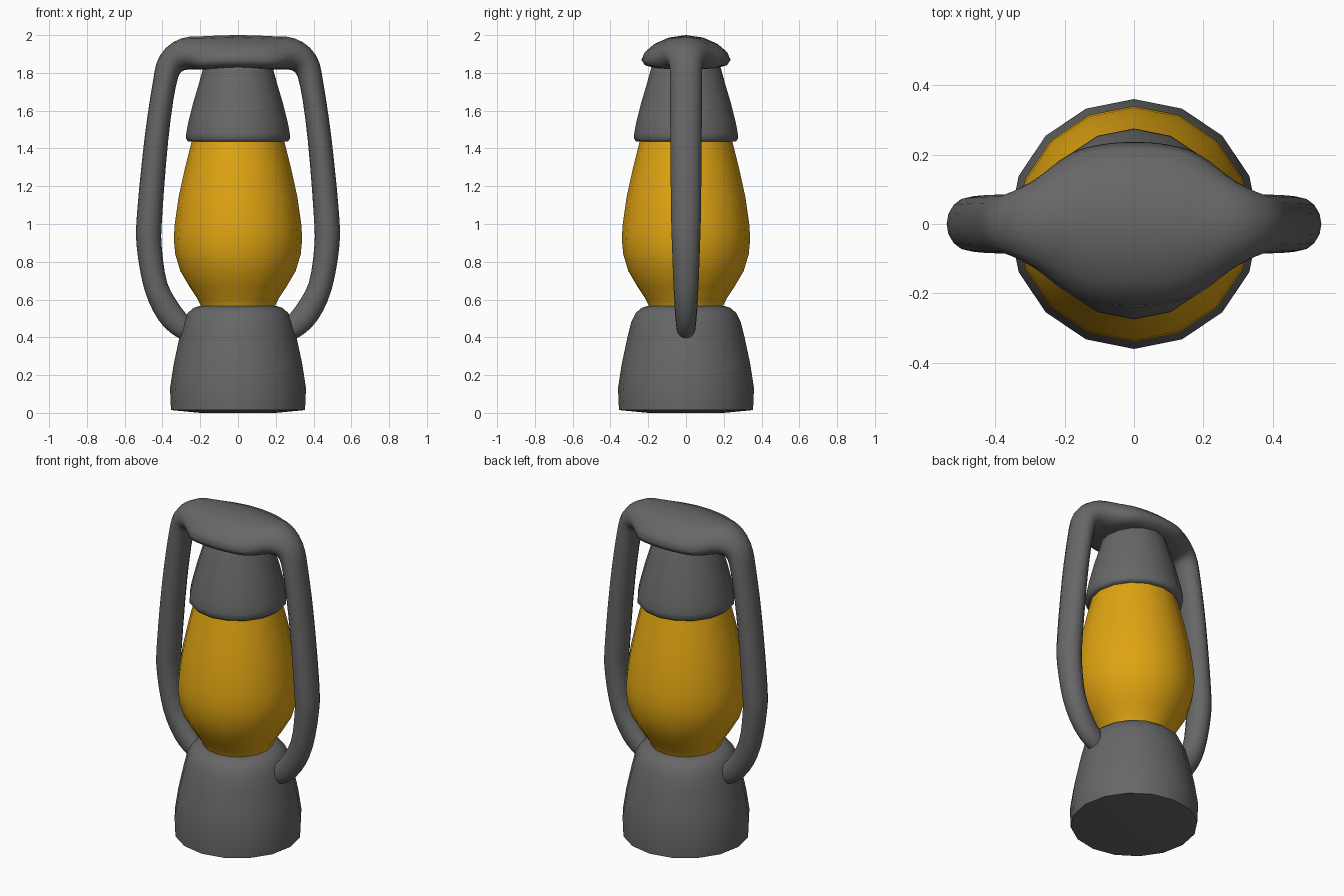
import bpy, bmesh, math
from mathutils import Vector

cube = bpy.data.objects.get("Cube")
if cube:
    bpy.data.objects.remove(cube, do_unlink=True)

SIDES = 16


def make_material(name, rgb):
    mat = bpy.data.materials.new(name)
    mat.use_nodes = True
    mat.diffuse_color = (*rgb, 1)
    bsdf = next(n for n in mat.node_tree.nodes if n.type == "BSDF_PRINCIPLED")
    bsdf.inputs["Base Color"].default_value = (*rgb, 1)
    return mat


def build(name, rings, mat, sharp=60):
    """Skin a list of closed rings, cap both ends and shade smooth."""
    bm = bmesh.new()
    loops = [[bm.verts.new(p) for p in ring] for ring in rings]
    n = len(loops[0])
    for a, b in zip(loops, loops[1:]):
        for i in range(n):
            j = (i + 1) % n
            bm.faces.new((a[i], a[j], b[j], b[i]))
    bm.faces.new(loops[0][::-1])
    bm.faces.new(loops[-1])
    bmesh.ops.recalc_face_normals(bm, faces=bm.faces)
    mesh = bpy.data.meshes.new(name)
    bm.to_mesh(mesh)
    bm.free()
    mesh.materials.append(mat)
    obj = bpy.data.objects.new(name, mesh)
    bpy.context.collection.objects.link(obj)
    bpy.ops.object.select_all(action="DESELECT")
    obj.select_set(True)
    bpy.context.view_layer.objects.active = obj
    bpy.ops.object.shade_smooth_by_angle(angle=math.radians(sharp))
    return obj


def lathe(name, profile, mat):
    angles = [math.tau * i / SIDES for i in range(SIDES)]
    rings = [[(r * math.cos(t), r * math.sin(t), z) for t in angles] for r, z in profile]
    return build(name, rings, mat)


def smooth_path(points, steps):
    """Catmull-Rom interpolation through tuples of any length."""
    vecs = [Vector(p) for p in points]
    out = []
    for i in range(len(vecs) - 1):
        p0, p1, p2 = vecs[max(i - 1, 0)], vecs[i], vecs[i + 1]
        p3 = vecs[min(i + 2, len(vecs) - 1)]
        for s in range(steps):
            t = s / steps
            out.append(0.5 * (2 * p1 + (p2 - p0) * t + (2 * p0 - 5 * p1 + 4 * p2 - p3) * t ** 2
                              + (3 * p1 - p0 - 3 * p2 + p3) * t ** 3))
    out.append(vecs[-1])
    return out


metal = make_material("dark grey metal", (0.135, 0.135, 0.135))
glass = make_material("amber glass", (0.74, 0.37, 0.006))

# Fuel base
lathe("base", [(0.2, 0), (0.355, 0.015), (0.36, 0.13), (0.34, 0.26), (0.31, 0.4), (0.29, 0.48),
               (0.265, 0.53), (0.235, 0.556), (0.2, 0.567), (0.1, 0.568)], metal)

# Glass globe
lathe("globe", [(0.19, 0.55), (0.2, 0.575), (0.215, 0.605), (0.255, 0.665), (0.305, 0.75),
                (0.332, 0.84), (0.34, 0.92), (0.335, 1.0), (0.315, 1.14), (0.28, 1.3),
                (0.24, 1.46)], glass)

# Chimney
lathe("chimney", [(0.22, 1.437), (0.262, 1.436), (0.275, 1.45), (0.274, 1.48), (0.265, 1.53),
                  (0.235, 1.65), (0.208, 1.74), (0.183, 1.83), (0.16, 1.88)], metal)

# Bail handle widening into the top cap: x, z, thickness, depth, sag of the sides
half = [(0.24, 0.41, 0.035, 0.035), (0.29, 0.45, 0.06, 0.05), (0.365, 0.53, 0.068, 0.058),
        (0.435, 0.67, 0.063, 0.066), (0.47, 0.88, 0.066, 0.074), (0.468, 1.05, 0.067, 0.079),
        (0.432, 1.45, 0.063, 0.083), (0.39, 1.74, 0.062, 0.085), (0.355, 1.85, 0.072, 0.09),
        (0.28, 1.9, 0.085, 0.135), (0.18, 1.906, 0.088, 0.205), (0.09, 1.909, 0.089, 0.23)]
path = half + [(0, 1.91, 0.09, 0.236)] + [(-x, z, a, b) for x, z, a, b in reversed(half)]
stations = smooth_path(path, 3)
rings = []
for i, (x, z, a, b) in enumerate(stations):
    before, after = stations[max(i - 1, 0)], stations[min(i + 1, len(stations) - 1)]
    tangent = Vector((after[0] - before[0], after[1] - before[1])).normalized()
    outward = Vector((-tangent.y, tangent.x)) * -1
    if outward.dot(Vector((x, z - 1.0))) < 0:
        outward = -outward
    sag = 0.45 * min(max((b - 0.09) / 0.1, 0), 1)
    ring = []
    for k in range(SIDES):
        t = math.tau * k / SIDES
        v = a * (math.sin(t) - sag * math.cos(t) ** 2)
        ring.append((x + outward.x * v, b * math.cos(t), z + outward.y * v))
    rings.append(ring)
build("handle_and_cap", rings, metal, 80)
